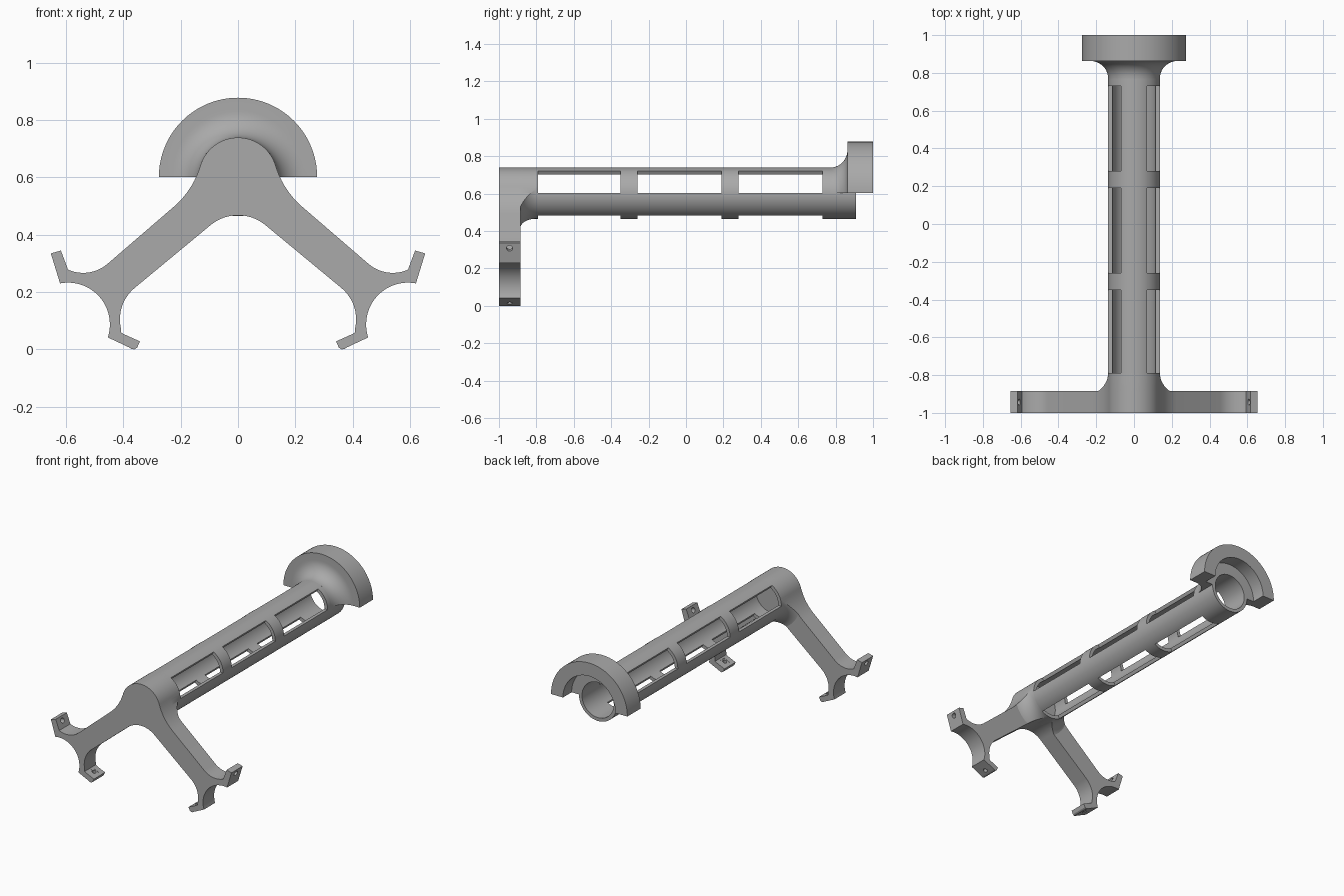
import bpy, bmesh
from math import radians, cos, sin, pi, atan2
from mathutils import Matrix, Vector

cube = bpy.data.objects.get("Cube")
if cube:
    bpy.data.objects.remove(cube, do_unlink=True)

AXIS_Z = 0.602           # height of the tube axis
R_OUT, R_IN = 0.137, 0.115
PLATE_BACK = -0.885

grey = bpy.data.materials.new("plain grey")
grey.use_nodes = True
grey.diffuse_color = (0.4, 0.4, 0.4, 1)
grey.node_tree.nodes["Principled BSDF"].inputs["Base Color"].default_value = (0.4, 0.4, 0.4, 1)


def finish(name, bm):
    bmesh.ops.recalc_face_normals(bm, faces=bm.faces)
    mesh = bpy.data.meshes.new(name)
    bm.to_mesh(mesh)
    bm.free()
    mesh.materials.append(grey)
    ob = bpy.data.objects.new(name, mesh)
    bpy.context.collection.objects.link(ob)
    return ob


def arc(cx, cz, r, a0, a1, n=12):
    angles = [radians(a0 + (a1 - a0) * i / n) for i in range(n + 1)]
    return [(cx + r * cos(a), cz + r * sin(a)) for a in angles]


def prism(name, outline, y0, y1):
    """Extrude an x-z outline along y."""
    bm = bmesh.new()
    face = bm.faces.new([bm.verts.new((x, y0, z)) for x, z in outline])
    new = bmesh.ops.extrude_face_region(bm, geom=[face])["geom"]
    verts = [v for v in new if isinstance(v, bmesh.types.BMVert)]
    bmesh.ops.translate(bm, verts=verts, vec=(0, y1 - y0, 0))
    return finish(name, bm)


def lathe(name, section, sweep=360, steps=96):
    """Turn a closed (radius, y) section about the tube axis."""
    bm = bmesh.new()
    full = sweep == 360
    rings = []
    for i in range(steps if full else steps + 1):
        a = radians(sweep * i / steps)
        rings.append([bm.verts.new((r * cos(a), y, AXIS_Z + r * sin(a))) for r, y in section])
    n = len(section)
    for i in range(steps):
        a, b = rings[i], rings[(i + 1) % len(rings)]
        for j in range(n):
            k = (j + 1) % n
            bm.faces.new((a[j], a[k], b[k], b[j]))
    if not full:
        bm.faces.new(rings[0])
        bm.faces.new(rings[-1])
    return finish(name, bm)


def boolean(ob, cutter, operation="DIFFERENCE"):
    cutter.hide_render = True
    mod = ob.modifiers.new("cut", "BOOLEAN")
    mod.operation, mod.solver, mod.object = operation, "EXACT", cutter
    bpy.context.view_layer.objects.active = ob
    bpy.ops.object.modifier_apply(modifier=mod.name)
    bpy.data.objects.remove(cutter, do_unlink=True)


def drill(ob, x, z, direction, radius, length, sides):
    """Cut a hole centred at (x, z) on the middle of the plate."""
    bm = bmesh.new()
    bmesh.ops.create_cone(bm, cap_ends=True, segments=sides, radius1=radius,
                          radius2=radius, depth=length)
    if sides == 4:
        bmesh.ops.rotate(bm, verts=bm.verts, matrix=Matrix.Rotation(pi / 4, 3, "Z"))
    turn = Matrix.Rotation(atan2(direction[0], direction[1]), 3, "Y")
    bmesh.ops.rotate(bm, verts=bm.verts, matrix=turn)
    bmesh.ops.translate(bm, verts=bm.verts, vec=Vector((x, -0.943, z)))
    boolean(ob, finish("hole_cutter", bm))


# Outline of the two-legged front plate: left half, top to bottom
half = arc(0, AXIS_Z, R_OUT, 90, 16.5, 20)
half += arc(0.422, 0.727, 0.303, 196.5, 230)[1:]
half += arc(0.54, 0.397, 0.13, 230, 294)
half += [(0.618, 0.345), (0.653, 0.335)]                       # upper clip
half += arc(0.593, 0.087, 0.146, 79, 198, 24)                  # round seat
half += [(0.38, 0.007), (0.372, 0.002), (0.362, 0), (0.352, 0.006),
         (0.342, 0.028), (0.4, 0.054), (0.409, 0.06)]          # lower clip
half += arc(0.27, 0.105, 0.142, -12, 50)
half += arc(0, 0.318, 0.15, 50, 90)
outline = half + [(-x, z) for x, z in reversed(half[1:-1])]

front_legs = prism("front_legs", outline, -1, PLATE_BACK)
for side in (1, -1):
    drill(front_legs, side * 0.63, 0.312, (side * 0.957, -0.29), 0.016, 0.12, 24)
    drill(front_legs, side * 0.387, 0.031, (side * -0.42, 0.91), 0.013, 0.1, 24)
    drill(front_legs, side * 0.374, 0.057, (side * -0.42, 0.91), 0.03, 0.03, 4)

# Flare blending the plate into the tube, trimmed to the plate outline
flare = [(R_OUT + 0.1 - 0.1 * cos(t), -0.79 - 0.1 * sin(t))
         for t in [pi / 2 * i / 12 for i in range(13)]]
front_flare = lathe("front_flare", [(0.12, -0.79)] + flare + [(0.12, -0.89)])
boolean(front_flare, prism("trim", outline, -1.1, -0.7), "INTERSECT")

# Tube with three rows of three windows
tube = lathe("tube", [(R_IN, PLATE_BACK - 0.01), (R_OUT, PLATE_BACK - 0.01),
                      (R_OUT, 0.91), (R_IN, 0.91)])
for y0, y1 in ((-0.79, -0.35), (-0.26, 0.19), (0.28, 0.73)):
    for start in (0, 120, 240):
        wedge = (arc(0, AXIS_Z, 0.05, start, start + 60, 4)
                 + arc(0, AXIS_Z, 0.2, start + 60, start, 4))
        boolean(tube, prism("window_cutter", wedge, y0, y1))

# Half-round rear collar with a fillet and a recess behind
fillet = [(R_OUT + 0.093 - 0.093 * cos(t), 0.77 + 0.093 * sin(t))
          for t in [pi / 2 * i / 12 for i in range(13)]]
rear_collar = lathe("rear_collar", [(0.125, 0.77)] + fillet + [
    (0.276, 0.863), (0.276, 1), (0.19, 1), (0.19, 0.91), (0.125, 0.91)], 180, 64)

# Smooth curved surfaces, keep crisp edges
for ob in (front_legs, front_flare, tube, rear_collar):
    bpy.ops.object.select_all(action="DESELECT")
    ob.select_set(True)
    bpy.context.view_layer.objects.active = ob
    bpy.ops.object.shade_smooth_by_angle(angle=radians(30))
